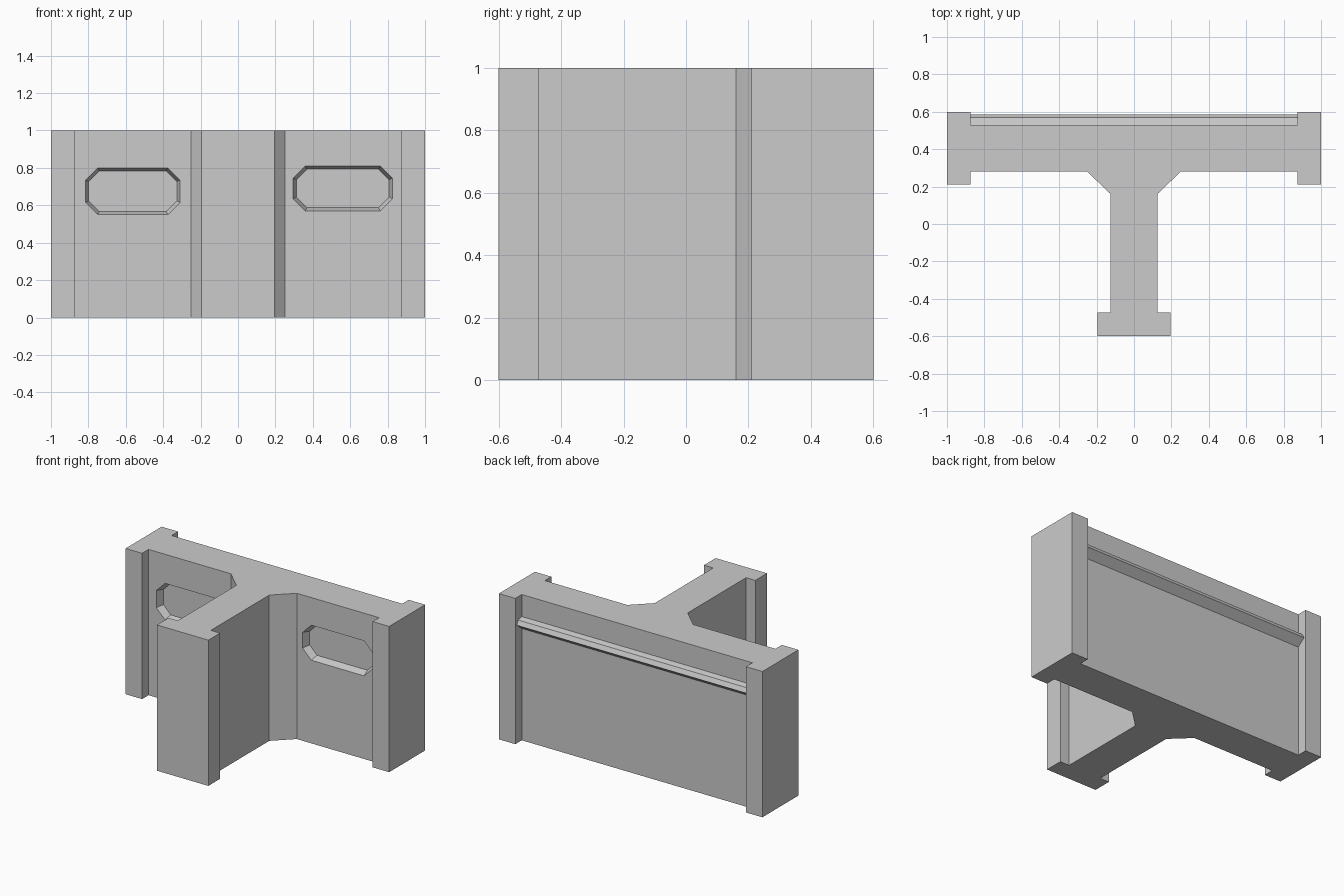
import bpy, bmesh
from mathutils import Vector

if "Cube" in bpy.data.objects:
    bpy.data.objects.remove(bpy.data.objects["Cube"], do_unlink=True)

grey = bpy.data.materials.new("concrete_grey")
grey.use_nodes = True
grey.diffuse_color = (0.6, 0.6, 0.6, 1)
grey.node_tree.nodes["Principled BSDF"].inputs["Base Color"].default_value = (0.6, 0.6, 0.6, 1)


def loft(name, rings):
    """Solid joining two matching rings of points."""
    bm = bmesh.new()
    a, b = [[bm.verts.new(p) for p in ring] for ring in rings]
    n = len(a)
    bm.faces.new(a)
    bm.faces.new(b[::-1])
    for i in range(n):
        j = (i + 1) % n
        bm.faces.new((a[i], b[i], b[j], a[j]))
    bmesh.ops.recalc_face_normals(bm, faces=bm.faces)
    mesh = bpy.data.meshes.new(name)
    bm.to_mesh(mesh)
    bm.free()
    mesh.materials.append(grey)
    obj = bpy.data.objects.new(name, mesh)
    bpy.context.collection.objects.link(obj)
    return obj


# T-shaped wall: half of the plan, mirrored across x
half = [(0.195, -0.6), (0.195, -0.473), (0.125, -0.473), (0.125, 0.16),
        (0.25, 0.28), (0.875, 0.28), (0.875, 0.21), (1, 0.21),
        (1, 0.6), (0.875, 0.6), (0.875, 0.53)]
plan = half + [(-x, y) for x, y in reversed(half)]
wall = loft("junction_wall", [[(x, y, z) for x, y in plan] for z in (0, 1)])


# Recessed eight-sided panels with sloping rims
def octagon(x0, x1, z0, z1, y, grow):
    x0, x1, z0, z1 = x0 - grow, x1 + grow, z0 - grow, z1 + grow
    c = 0.065 + 0.5 * grow
    return [(x0 + c, y, z0), (x1 - c, y, z0), (x1, y, z0 + c), (x1, y, z1 - c),
            (x1 - c, y, z1), (x0 + c, y, z1), (x0, y, z1 - c), (x0, y, z0 + c)]


depth, inset = 0.05, 0.017
for side, box in (("right", (-0.815, -0.31, 0.55, 0.8)),
                  ("left", (0.295, 0.825, 0.57, 0.81))):
    cutter = loft(side + "_panel_cutter", [octagon(*box, 0.28 - depth, inset),
                                           octagon(*box, 0.28 + depth, -inset)])
    cutter.hide_render = True
    cutter.hide_set(True)
    mod = wall.modifiers.new(side + "_panel", 'BOOLEAN')
    mod.operation = 'DIFFERENCE'
    mod.solver = 'EXACT'
    mod.object = cutter

# Bake the recesses and remove the cutters
bpy.context.view_layer.update()
baked = bpy.data.meshes.new_from_object(
    wall.evaluated_get(bpy.context.evaluated_depsgraph_get()))
wall.modifiers.clear()
wall.data = baked
for side in ("right", "left"):
    bpy.data.objects.remove(bpy.data.objects[side + "_panel_cutter"], do_unlink=True)

# Rail along the back, between the end piers
rail = [(0.525, 0.85), (0.57, 0.84), (0.585, 0.81), (0.525, 0.763)]
loft("back_rail", [[(x, y, z) for y, z in rail] for x in (-0.875, 0.875)])
